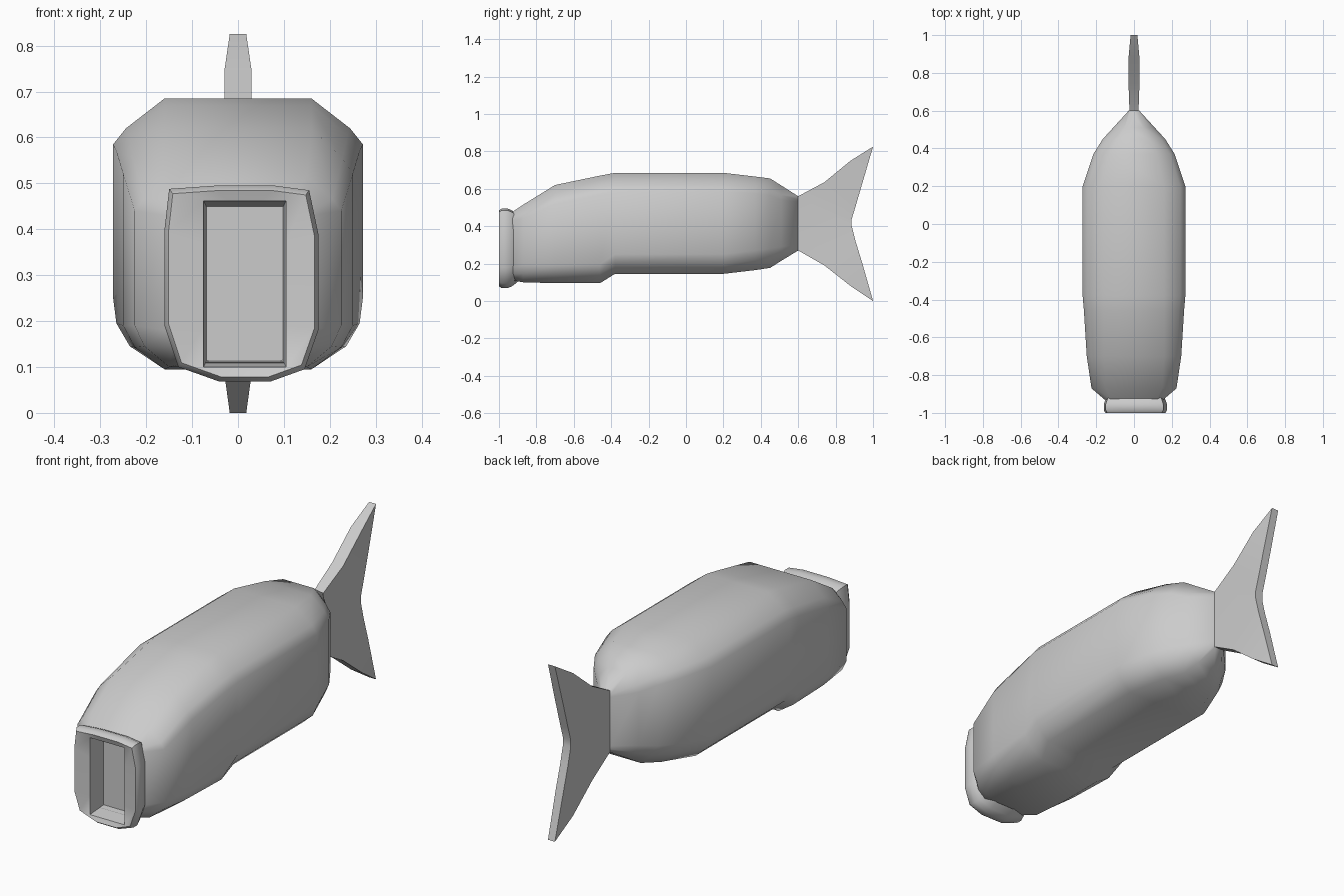
import bpy, bmesh, math


def finish(name, bm, angle=50):
    bmesh.ops.recalc_face_normals(bm, faces=bm.faces)
    me = bpy.data.meshes.new(name)
    bm.to_mesh(me)
    bm.free()
    ob = bpy.data.objects.new(name, me)
    bpy.context.collection.objects.link(ob)
    bpy.ops.object.select_all(action='DESELECT')
    ob.select_set(True)
    bpy.context.view_layer.objects.active = ob
    bpy.ops.object.shade_smooth_by_angle(angle=math.radians(angle))
    return ob


def loft(name, rings, cap_start=False, cap_end=False, angle=50):
    bm = bmesh.new()
    vs = [[bm.verts.new(p) for p in r] for r in rings]
    n = len(vs[0])
    for a, b in zip(vs, vs[1:]):
        for i in range(n):
            j = (i + 1) % n
            bm.faces.new((a[i], a[j], b[j], b[i]))
    if cap_start:
        bm.faces.new(vs[0])
    if cap_end:
        bm.faces.new(vs[-1])
    return finish(name, bm, angle)


# Body: y, half width, bottom z, top z, flat half widths (top, bottom), side z (low, high)
stations = [
    (-0.93, 0.155, 0.11, 0.475, 0.12, 0.11, 0.18, 0.43),
    (-0.87, 0.225, 0.10, 0.515, 0.15, 0.15, 0.19, 0.44),
    (-0.70, 0.250, 0.095, 0.62, 0.16, 0.16, 0.19, 0.52),
    (-0.46, 0.265, 0.095, 0.67, 0.16, 0.16, 0.195, 0.57),
    (-0.38, 0.272, 0.145, 0.685, 0.16, 0.19, 0.25, 0.585),
    (0.20, 0.272, 0.145, 0.685, 0.16, 0.19, 0.25, 0.585),
    (0.37, 0.215, 0.165, 0.665, 0.12, 0.13, 0.27, 0.575),
    (0.45, 0.165, 0.177, 0.655, 0.08, 0.08, 0.28, 0.565),
    (0.51, 0.110, 0.215, 0.617, 0.05, 0.05, 0.29, 0.54),
    (0.60, 0.028, 0.27, 0.56, 0.02, 0.02, 0.30, 0.53),
]


def body_ring(y, w, zb, zt, ft, fb, lo, hi):
    shoulder = (ft + (w - ft) * 0.75, zt - (zt - hi) * 0.65)
    half = [(fb, zb), (fb + (w - fb) * 0.72, zb + (lo - zb) * 0.5),
            (w, lo), (w, hi), shoulder, (ft, zt)]
    full = half + [(-x, z) for x, z in reversed(half)]
    return [(x, y, z) for x, z in full]


loft("body", [body_ring(*s) for s in stations], cap_end=True)

# Mouth: rounded lip rolling into a closed recess
lip = [(-0.05, 0.495), (0.08, 0.495), (0.155, 0.485), (0.175, 0.39), (0.175, 0.18),
       (0.145, 0.095), (0.07, 0.068), (-0.04, 0.068), (-0.13, 0.10), (-0.16, 0.19),
       (-0.16, 0.40), (-0.15, 0.488)]
x0, x1, z0, z1 = -0.075, 0.105, 0.10, 0.462
hole = [(-0.02, z1), (0.05, z1), (x1, z1), (x1, 0.37), (x1, 0.19), (x1, z0),
        (0.05, z0), (-0.02, z0), (x0, z0), (x0, 0.19), (x0, 0.37), (x0, z1)]


def lip_ring(y, pts, s=1.0):
    return [(0.01 + (x - 0.01) * s, y, 0.28 + (z - 0.28) * s) for x, z in pts]


loft("mouth_lip", [lip_ring(-0.90, lip, 0.84), lip_ring(-0.93, lip, 0.95),
                   lip_ring(-0.955, lip), lip_ring(-0.985, lip),
                   lip_ring(-1.0, lip, 0.95), lip_ring(-0.993, hole),
                   lip_ring(-0.90, hole, 0.93)], cap_end=True)

# Tail fin: leading and trailing edges with half thickness, bridged both sides
lead = [(1.0, 0.825, 0.018), (0.88, 0.75, 0.029), (0.74, 0.635, 0.029), (0.60, 0.56, 0.024),
        (0.60, 0.27, 0.024), (0.74, 0.19, 0.029), (0.88, 0.08, 0.029), (1.0, 0.0, 0.018)]
trail = [(1.0, 0.825, 0.018), (0.94, 0.62, 0.02), (0.905, 0.50, 0.02), (0.885, 0.435, 0.02),
         (0.885, 0.405, 0.02), (0.905, 0.325, 0.02), (0.94, 0.21, 0.02), (1.0, 0.0, 0.018)]
rings = [[(-t, y, z), (t, y, z), (u, b, c), (-u, b, c)]
         for (y, z, t), (b, c, u) in zip(lead, trail)]
bm = bmesh.new()
vs = [[bm.verts.new(p) for p in r] for r in rings]
for a, b in zip(vs, vs[1:]):
    for i in range(4):
        j = (i + 1) % 4
        bm.faces.new((a[i], a[j], b[j], b[i]))
bmesh.ops.remove_doubles(bm, verts=bm.verts, dist=0.0005)
finish("tail_fin", bm, 50)
